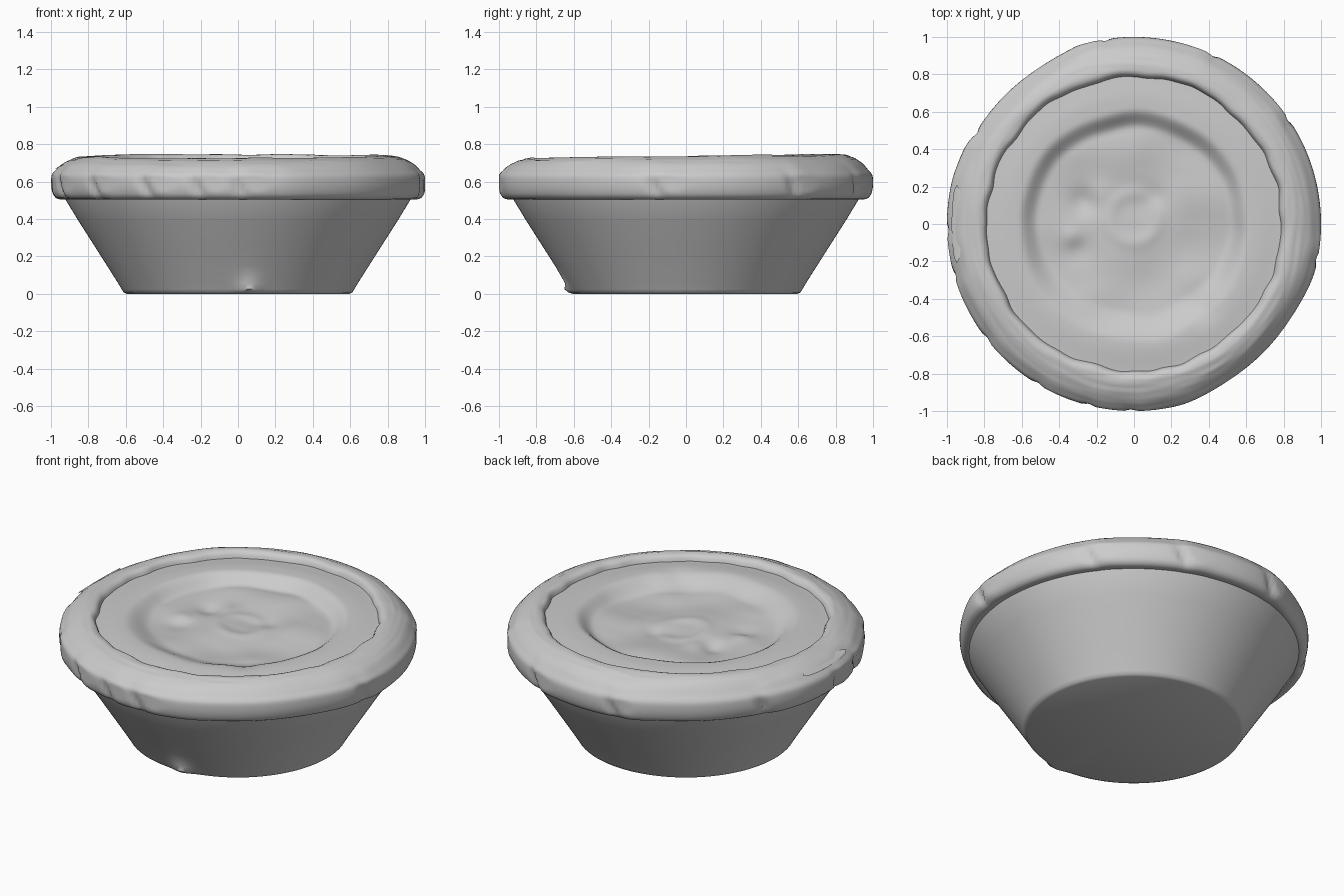
import bpy, bmesh, math
from mathutils import noise, Vector

cube = bpy.data.objects.get("Cube")
if cube:
    bpy.data.objects.remove(cube)

# One clay-like grey for everything
grey = bpy.data.materials.new("plain_grey")
grey.use_nodes = True
grey.diffuse_color = (0.6, 0.6, 0.6, 1)
grey.node_tree.nodes["Principled BSDF"].inputs["Base Color"].default_value = (0.6, 0.6, 0.6, 1)

SEG = 240


def smoothstep(a, b, t):
    t = min(max((t - a) / (b - a), 0), 1)
    return t * t * (3 - 2 * t)


def gauss(d, w):
    return math.exp(-(d / w) ** 2)


def resample(profile, step):
    """Smooth a coarse (radius, height) profile into short segments."""
    pts = [Vector(p) for p in profile]
    out = []
    for i in range(len(pts) - 1):
        a, b = pts[max(i - 1, 0)], pts[i]
        c, d = pts[i + 1], pts[min(i + 2, len(pts) - 1)]
        n = max(1, round((c - b).length / step))
        for k in range(n):
            t = k / n
            out.append(0.5 * (2 * b + (c - a) * t + (2 * a - 5 * b + 4 * c - d) * t * t
                              + (3 * b - a - 3 * c + d) * t ** 3))
    return out + [pts[-1]]


def lathe(name, profile, warp=None, angle=50):
    """Revolve a profile around z, moving each point with warp(r, z, angle)."""
    bm = bmesh.new()
    rings = []
    for r, z in profile:
        if r < 1e-5:
            rings.append([bm.verts.new((0, 0, warp(0, z, 0)[1] if warp else z))])
            continue
        ring = []
        for i in range(SEG):
            a = math.tau * i / SEG
            rr, zz = warp(r, z, a) if warp else (r, z)
            ring.append(bm.verts.new((rr * math.cos(a), rr * math.sin(a), zz)))
        rings.append(ring)
    for lo, hi in zip(rings, rings[1:]):
        for i in range(SEG):
            j = (i + 1) % SEG
            if len(lo) == 1:
                bm.faces.new((lo[0], hi[j], hi[i]))
            elif len(hi) == 1:
                bm.faces.new((lo[i], lo[j], hi[0]))
            else:
                bm.faces.new((lo[i], lo[j], hi[j], hi[i]))
    return finish(name, bm, angle)


def finish(name, bm, angle=50):
    mesh = bpy.data.meshes.new(name)
    bm.to_mesh(mesh)
    bm.free()
    mesh.materials.append(grey)
    obj = bpy.data.objects.new(name, mesh)
    bpy.context.collection.objects.link(obj)
    bpy.ops.object.select_all(action='DESELECT')
    obj.select_set(True)
    bpy.context.view_layer.objects.active = obj
    bpy.ops.object.shade_smooth_by_angle(angle=math.radians(angle))
    return obj


# Tapered dish with a small nick at the foot of the front
def dish_warp(r, z, a):
    nick = gauss(a - math.radians(275), 0.1) * gauss(z - 0.025, 0.025)
    return r + 0.03 * nick * (r > 0.5), z


dish_profile = [(0, 0), (0.595, 0), (0.612, 0.008), (0.622, 0.025), (0.64, 0.055),
                (0.70, 0.15), (0.77, 0.26), (0.85, 0.385), (0.92, 0.5), (0.93, 0.53)]
lathe("dish", dish_profile, dish_warp)

# Pastry rim: rounded roll with pinched notches and a wavy inner edge
NOTCHES = (-10, 35, 66, 100, 151, 183, 197, 219, 240, 257, 270)


def rim_warp(r, z, a):
    deg = math.degrees(a)
    outer = smoothstep(0.86, 0.97, r)
    c, s = math.cos(a), math.sin(a)
    # slightly flatter on the back-left and front-right quarters
    squash = 0.025 * (smoothstep(0.45, 1, -c * s * 2))
    pinch = 0
    for n in NOTCHES:
        d = (deg - n + 180) % 360 - 180
        d += (z - 0.58) * 25
        pinch += 0.022 * gauss(d, 1.6) * gauss(z - 0.57, 0.06)
        pinch -= 0.007 * gauss(d - 5, 4)
    lump = noise.noise(Vector((c * 3, s * 3, 1.5)))
    inner = smoothstep(0.9, 0.8, r)
    wave = 0.018 * noise.noise(Vector((c * 6, s * 6, 4))) * inner
    r = min(r - (squash + pinch) * outer + wave, 1.0)
    top = smoothstep(0.62, 0.74, z)
    ripple = 0.004 * noise.noise(Vector((c * 4, s * 4, r * 45))) * top
    return r, z + top * (0.012 * s + 0.006 * lump) + ripple


rim_profile = [(0.90, 0.515), (0.93, 0.507), (0.962, 0.507), (0.985, 0.525), (0.997, 0.56),
               (1.0, 0.60), (0.995, 0.635), (0.972, 0.662), (0.945, 0.69), (0.905, 0.715),
               (0.86, 0.731), (0.825, 0.735), (0.80, 0.725), (0.785, 0.695), (0.78, 0.66)]
lathe("pastry_rim", resample(rim_profile, 0.012), rim_warp)

# Filling: a raised shelf stepping down into a lumpy swirled centre
LUMPS = ((-0.27, 0.12, 0.07, -0.022), (-0.18, 0.16, 0.07, 0.012), (-0.33, -0.07, 0.06, 0.016),
         (-0.30, -0.14, 0.08, -0.012), (0.36, -0.45, 0.08, -0.015), (0.10, 0.14, 0.06, -0.012),
         (0.20, 0.38, 0.15, 0.010), (0.0, -0.45, 0.2, 0.008))


def filling_warp(r, z, a):
    x, y = r * math.cos(a), r * math.sin(a)
    edge = 0.58 + 0.02 * noise.noise(Vector((math.cos(a) * 2, math.sin(a) * 2, 7)))
    soft = 0.07 + 0.05 * smoothstep(0.1, -1, math.sin(a))
    z += 0.062 * smoothstep(edge - soft, edge + soft * 0.5, r)
    inside = smoothstep(0.62, 0.45, r)
    z += 0.022 * noise.noise(Vector((x * 3.5, y * 3.5, 2))) * inside
    z += 0.008 * gauss(math.hypot(x - 0.0, y - 0.03) - 0.13, 0.04)
    for lx, ly, w, h in LUMPS:
        z += h * gauss(math.hypot(x - lx, y - ly), w)
    return r, z + 0.012 * y


lathe("filling", [(0.83 * (1 - i / 48), 0.648 - 0.012 * smoothstep(0.66, 0.82, 0.83 * (1 - i / 48)))
                  for i in range(49)], filling_warp)

# Thin loose flake of pastry on the right-hand shoulder of the rim
bm = bmesh.new()
bmesh.ops.create_uvsphere(bm, u_segments=12, v_segments=16, radius=1)
for v in bm.verts:
    x, y, z = v.co
    v.co = (-0.947 + 0.026 * x + 0.012 * z, 0.21 * y, 0.684 + 0.009 * z + 0.013 * x)
finish("pastry_flake", bm)
